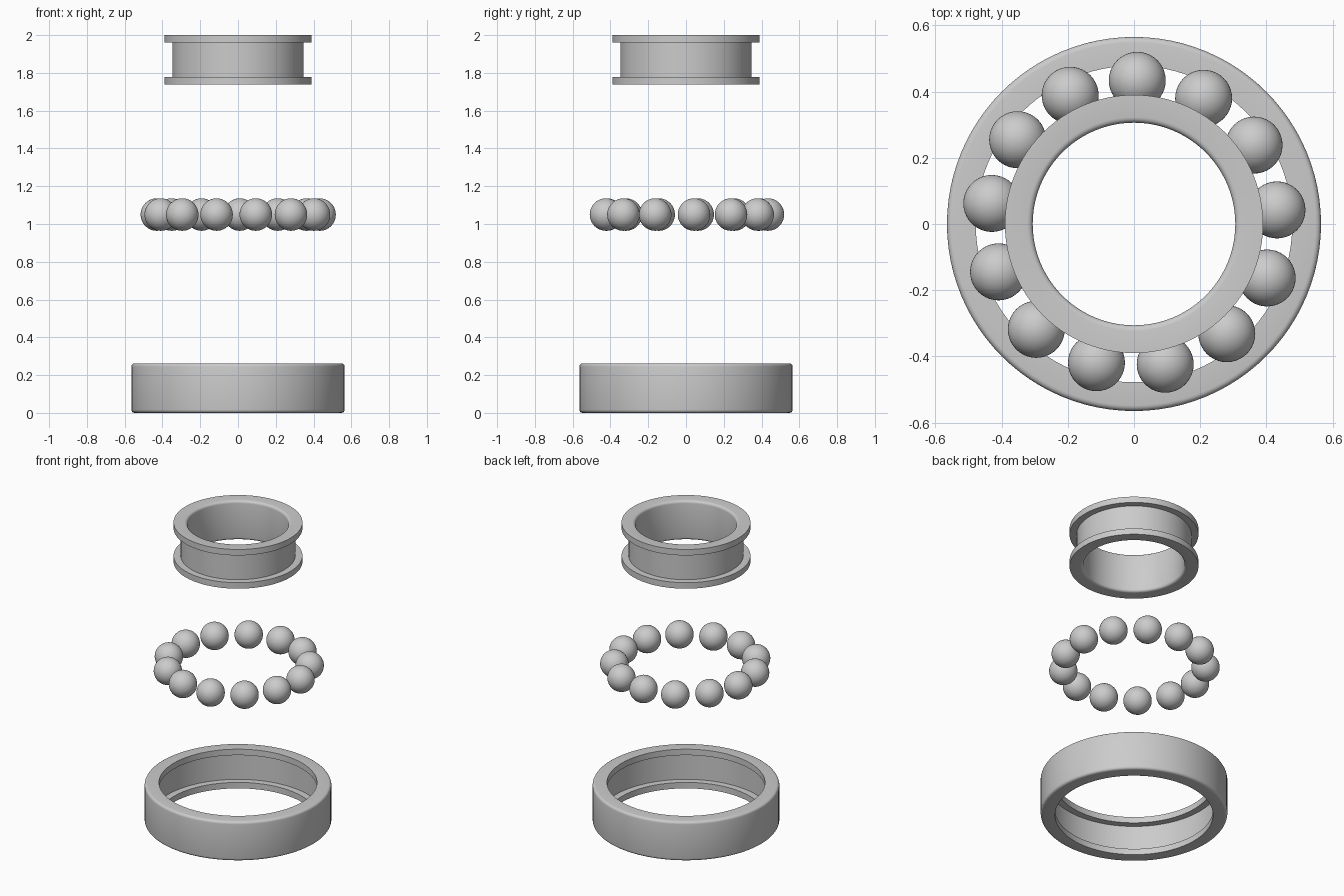
import bpy, bmesh, math

if "Cube" in bpy.data.objects:
    bpy.data.objects.remove(bpy.data.objects["Cube"])

SEG = 96


def corner(cx, cz, r, start, end, n=4):
    """Points of a rounded corner in the (radius, height) plane."""
    pts = []
    for i in range(n + 1):
        a = math.radians(start + (end - start) * i / n)
        pts.append((cx + r * math.cos(a), cz + r * math.sin(a)))
    return pts


def lathe(name, profile, z):
    """Revolve a closed counter-clockwise (radius, height) profile about z."""
    bm = bmesh.new()
    rings = []
    for s in range(SEG):
        a = 2 * math.pi * s / SEG
        rings.append([bm.verts.new((r * math.cos(a), r * math.sin(a), h)) for r, h in profile])
    n = len(profile)
    for s in range(SEG):
        p, q = rings[s], rings[(s + 1) % SEG]
        for i in range(n):
            j = (i + 1) % n
            bm.faces.new((p[i], q[i], q[j], p[j]))
    bmesh.ops.recalc_face_normals(bm, faces=bm.faces)
    mesh = bpy.data.meshes.new(name)
    bm.to_mesh(mesh)
    bm.free()
    ob = bpy.data.objects.new(name, mesh)
    bpy.context.collection.objects.link(ob)
    ob.location.z = z
    bpy.ops.object.select_all(action='DESELECT')
    ob.select_set(True)
    bpy.context.view_layer.objects.active = ob
    bpy.ops.object.shade_smooth_by_angle(angle=math.radians(35))
    return ob


H, LIP, R = 0.262, 0.04, 0.017

# Outer race: rounded outside edges, groove on the inside
R_OUT, R_LIP, R_GROOVE = 0.565, 0.478, 0.522
outer = corner(R_OUT - R, R, R, -90, 0) + corner(R_OUT - R, H - R, R, 0, 90)
outer += [(R_LIP, H), (R_LIP, H - LIP), (R_GROOVE, H - LIP),
          (R_GROOVE, LIP), (R_LIP, LIP), (R_LIP, 0)]
lathe("outer_race", outer, 0)

# Inner race: rounded bore edges, groove on the outside
B_LIP, B_GROOVE, BORE = 0.39, 0.347, 0.306
inner = [(B_LIP, 0), (B_LIP, LIP), (B_GROOVE, LIP),
         (B_GROOVE, H - LIP), (B_LIP, H - LIP), (B_LIP, H)]
inner += corner(BORE + R, H - R, R, 90, 180) + corner(BORE + R, R, R, 180, 270)
lathe("inner_race", inner, 2 - H)

# Ring of balls sharing one mesh
COUNT, PITCH, BALL = 13, 0.434, 0.086
bm = bmesh.new()
bmesh.ops.create_uvsphere(bm, u_segments=40, v_segments=24, radius=BALL)
for f in bm.faces:
    f.smooth = True
ball_mesh = bpy.data.meshes.new("ball")
bm.to_mesh(ball_mesh)
bm.free()
for i in range(COUNT):
    a = math.radians(88.7) + 2 * math.pi * i / COUNT
    ball = bpy.data.objects.new(f"ball_{i + 1}", ball_mesh)
    ball.location = (PITCH * math.cos(a), PITCH * math.sin(a), 1.05)
    bpy.context.collection.objects.link(ball)
